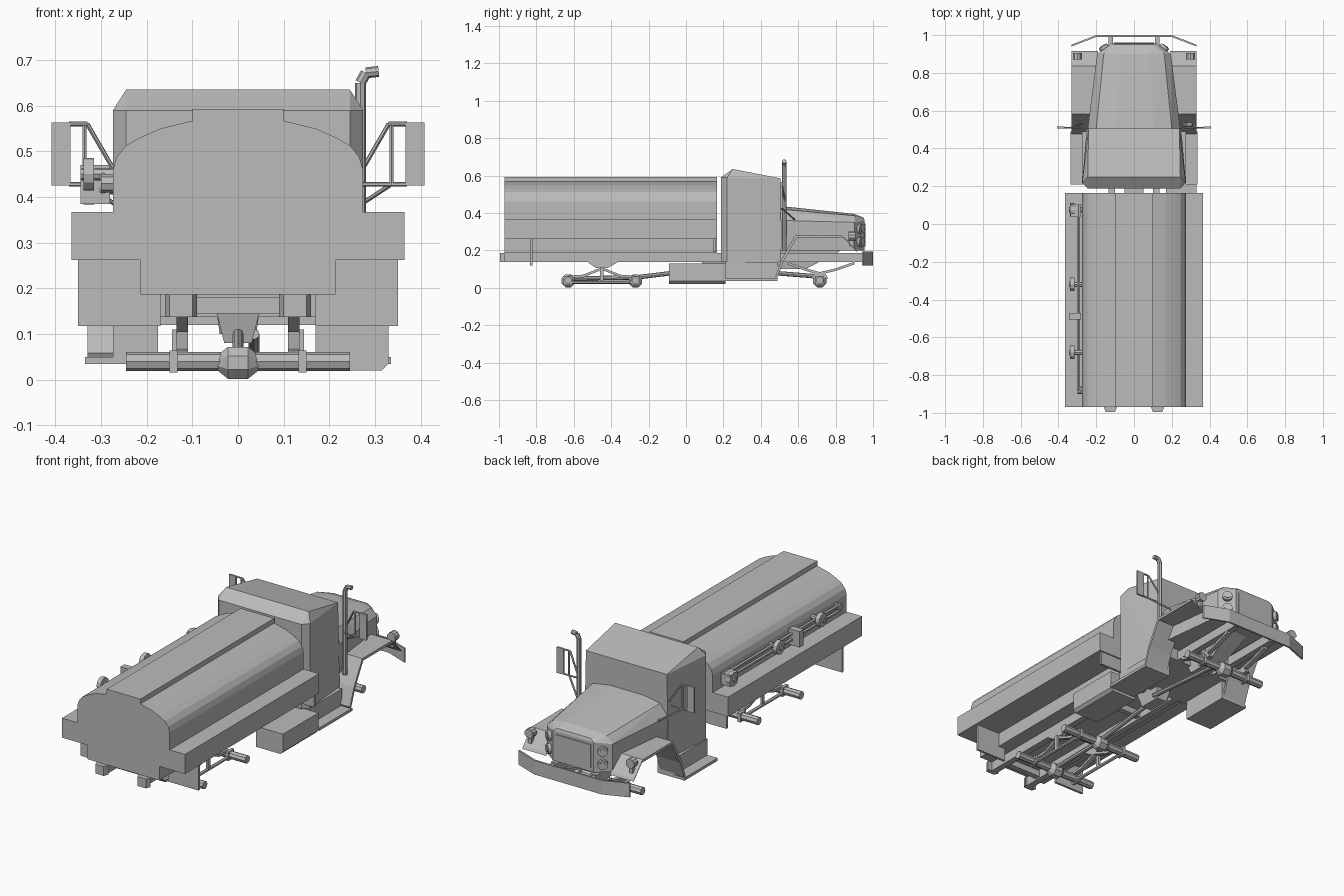
import bpy, bmesh, math
from mathutils import Vector

default_cube = bpy.data.objects.get("Cube")
if default_cube:
    bpy.data.objects.remove(default_cube, do_unlink=True)

# Single paint colour
grey = bpy.data.materials.new("plain_grey")
grey.use_nodes = True
colour = (0.5, 0.5, 0.5, 1)
grey.diffuse_color = colour
grey.node_tree.nodes["Principled BSDF"].inputs["Base Color"].default_value = colour


def finish(name, bm, mirrored=False):
    bmesh.ops.recalc_face_normals(bm, faces=bm.faces)
    mesh = bpy.data.meshes.new(name)
    bm.to_mesh(mesh)
    bm.free()
    mesh.materials.append(grey)
    part = bpy.data.objects.new(name, mesh)
    bpy.context.collection.objects.link(part)
    if mirrored:
        part.modifiers.new("both_sides", "MIRROR")
    return part


def box(name, x, y, z, mirrored=False):
    bm = bmesh.new()
    corners = [bm.verts.new((a, b, c)) for a in x for b in y for c in z]
    bmesh.ops.convex_hull(bm, input=corners)
    return finish(name, bm, mirrored)


def hull(name, half_points):
    """Convex solid, symmetric about the centre plane."""
    bm = bmesh.new()
    verts = [bm.verts.new((s * x, y, z)) for x, y, z in half_points for s in (1, -1)]
    bmesh.ops.convex_hull(bm, input=verts)
    bmesh.ops.dissolve_limit(bm, angle_limit=math.radians(1), verts=bm.verts, edges=bm.edges)
    return finish(name, bm)


def prism(name, profile, axis, start, end, mirrored=False):
    """Extrude a 2D profile along x, y or z."""
    bm = bmesh.new()

    def place(p, d):
        point = list(p)
        point.insert("xyz".index(axis), d)
        return bm.verts.new(point)

    face = bm.faces.new([place(p, start) for p in profile])
    move = Vector([end - start if a == axis else 0 for a in "xyz"])
    extruded = bmesh.ops.extrude_face_region(bm, geom=[face], use_keep_orig=True)
    moved = [v for v in extruded["geom"] if isinstance(v, bmesh.types.BMVert)]
    bmesh.ops.translate(bm, verts=moved, vec=move)
    return finish(name, bm, mirrored)


def strip(path, offset):
    """Thicken an open 2D path by an offset."""
    return path + [(a + offset[0], b + offset[1]) for a, b in reversed(path)]


def tube(name, path, radius, sides=8, mirrored=False):
    bm = bmesh.new()
    points = [Vector(p) for p in path]
    for a, b in zip(points, points[1:]):
        run = b - a
        turn = run.to_track_quat("Z", "Y").to_matrix().to_4x4()
        turn.translation = (a + b) / 2
        bmesh.ops.create_cone(bm, cap_ends=True, segments=sides, radius1=radius,
                              radius2=radius, depth=run.length, matrix=turn)
    return finish(name, bm, mirrored)


# Tank body with side lockers and raised walkway
half_section = [(.1, .593), (.1, .567), (.17, .55), (.215, .53), (.245, .513), (.265, .488),
                (.274, .46), (.274, .367), (.365, .367), (.365, .262), (.213, .262), (.213, .187)]
section = half_section + [(-x, z) for x, z in reversed(half_section)]
prism("tank_body", section, "y", -.97, .165)

# Chassis
box("chassis_rail", (.1, .135), (-.97, .95), (.137, .187), True)
for y in (-.9, -.45, -.1, .12, .6):
    box("cross_member", (-.1, .1), (y, y + .03), (.145, .18))
prism("rear_bumperette", [(.09, -.97), (.1, -.995), (.15, -.995), (.16, -.97)], "z", .137, .187, True)
box("rear_mud_flap", (.17, .35), (-.835, -.822), (.118, .262), True)
box("front_mud_flap", (.213, .35), (.145, .158), (.19, .262), True)

# Cab
hull("cab", [(.245, .187, .137), (.274, .22, .137), (.25, .505, .137),
             (.245, .187, .59), (.274, .22, .59), (.245, .25, .635), (.24, .505, .585)])
box("cab_lower_side", (.175, .274), (.21, .49), (.04, .137), True)
box("running_board", (.175, .335), (.21, .49), (.035, .05), True)

# Hood with angled front corners
hull("hood", [(.24, .505, .2), (.245, .505, .36), (.2, .505, .42), (.1, .505, .437),
              (.195, .9, .2), (.195, .9, .35), (.16, .9, .385), (.08, .9, .395),
              (.12, .955, .2), (.12, .955, .36), (.1, .95, .375)])
box("grille_panel", (-.105, .105), (.95, .96), (.22, .345))
for z in (.245, .315):
    tube("headlight", [(.15, .92, z), (.166, .942, z)], .026, 12, True)
    tube("headlight_lens", [(.15, .92, z), (.168, .945, z)], .016, 12, True)

# Front fenders and their lamps
fender = [(.485, .045), (.52, .14), (.59, .265), (.845, .265), (.915, .19)]
prism("front_fender", strip(fender, (-.008, .014)), "x", .19, .33, True)
tube("fender_lamp", [(.3, .87, .275), (.3, .905, .275)], .025, 10, True)
box("fender_lamp_foot", (.29, .31), (.875, .895), (.22, .27), True)

# Front bumper
bumper = [(-.33, .94), (-.2, .99), (.2, .99), (.33, .94)]
prism("front_bumper", strip(bumper, (0, .01)), "z", .12, .195)
box("bumper_bracket", (.11, .135), (.93, .99), (.14, .18), True)

# Axles with differentials
for y in (-.63, -.27, .715):
    tube("axle", [(-.245, y, .04), (.245, y, .04)], .021)
    bm = bmesh.new()
    for side in (-1, 1):
        for x, radius in ((.045, .018), (.022, .038)):
            ring = [(side * x, y + radius * math.cos(i * math.tau / 8 + .39),
                     .037 + radius * math.sin(i * math.tau / 8 + .39)) for i in range(8)]
            for point in ring:
                bm.verts.new(point)
    bmesh.ops.convex_hull(bm, input=bm.verts)
    finish("differential", bm)
    box("axle_clamp", (.133, .15), (y - .024, y + .024), (.016, .064), True)

# Rear suspension
beam = [(-.63, .065), (-.55, .07), (-.45, .11), (-.35, .07), (-.27, .065)]
prism("rear_leaf_spring", strip(beam, (0, -.014)), "x", .11, .135, True)
prism("spring_hanger", [(-.53, .14), (-.48, .105), (-.42, .105), (-.36, .14)], "x", .11, .135, True)
tube("torque_rod", [(.14, -.63, .03), (.14, -.27, .03)], .009, 6, True)
box("rod_pivot", (.133, .145), (-.46, -.44), (.03, .11), True)

# Front suspension
spring = [(.54, .125), (.64, .09), (.715, .07), (.8, .09), (.9, .125)]
prism("front_leaf_spring", strip(spring, (0, .014)), "x", .11, .135, True)
prism("spring_seat", [(.67, .05), (.69, .085), (.74, .085), (.76, .05)], "x", .11, .135, True)

# Drive line and engine underside
tube("rear_drive_shaft", [(0, -.63, .05), (0, -.27, .055), (0, .1, .1)], .012)
tube("front_drive_shaft", [(.035, .715, .06), (.035, .2, .1)], .012)
hull("transfer_case", [(.05, .08, .16), (.05, .24, .16), (.03, .1, .08), (.03, .22, .08)])
hull("engine_sump", [(.055, .45, .21), (.055, .85, .21), (.04, .5, .1), (.04, .64, .1)])

# Fuel tank on one side
prism("fuel_tank", [(.17, .13), (.33, .13), (.33, .035), (.315, .02), (.17, .02)], "y", -.09, .21)

# Mirrors with tubular brackets
box("mirror", (.367, .408), (.505, .515), (.425, .563), True)
for path in ([(.37, .51, .56), (.33, .51, .56), (.272, .53, .46)],
             [(.37, .51, .428), (.27, .51, .428)],
             [(.336, .51, .56), (.336, .51, .428), (.24, .58, .365)]):
    tube("mirror_bracket", path, .005, 6, True)

# Exhaust stack
tube("exhaust_stack", [(.268, .525, .2), (.268, .525, .65), (.28, .525, .672), (.308, .525, .675)], .012)

# Delivery pipes and valves along one side
for z in (.415, .445):
    tube("delivery_pipe", [(-.295, .1, z), (-.295, -.88, z)], .009, 6)
tube("pipe_end", [(-.27, -.88, .43), (-.3, -.88, .43)], .02)
for y, z in ((.075, .42), (-.32, .44), (-.68, .45)):
    tube("valve_disc", [(-.315, y, z), (-.338, y, z)], .036, 12)
    tube("valve_stem", [(-.27, y, z), (-.345, y, z)], .014)
box("valve_block", (-.345, -.28), (-.505, -.47), (.385, .47))
box("outlet_block", (-.335, -.28), (.04, .105), (.39, .45))
